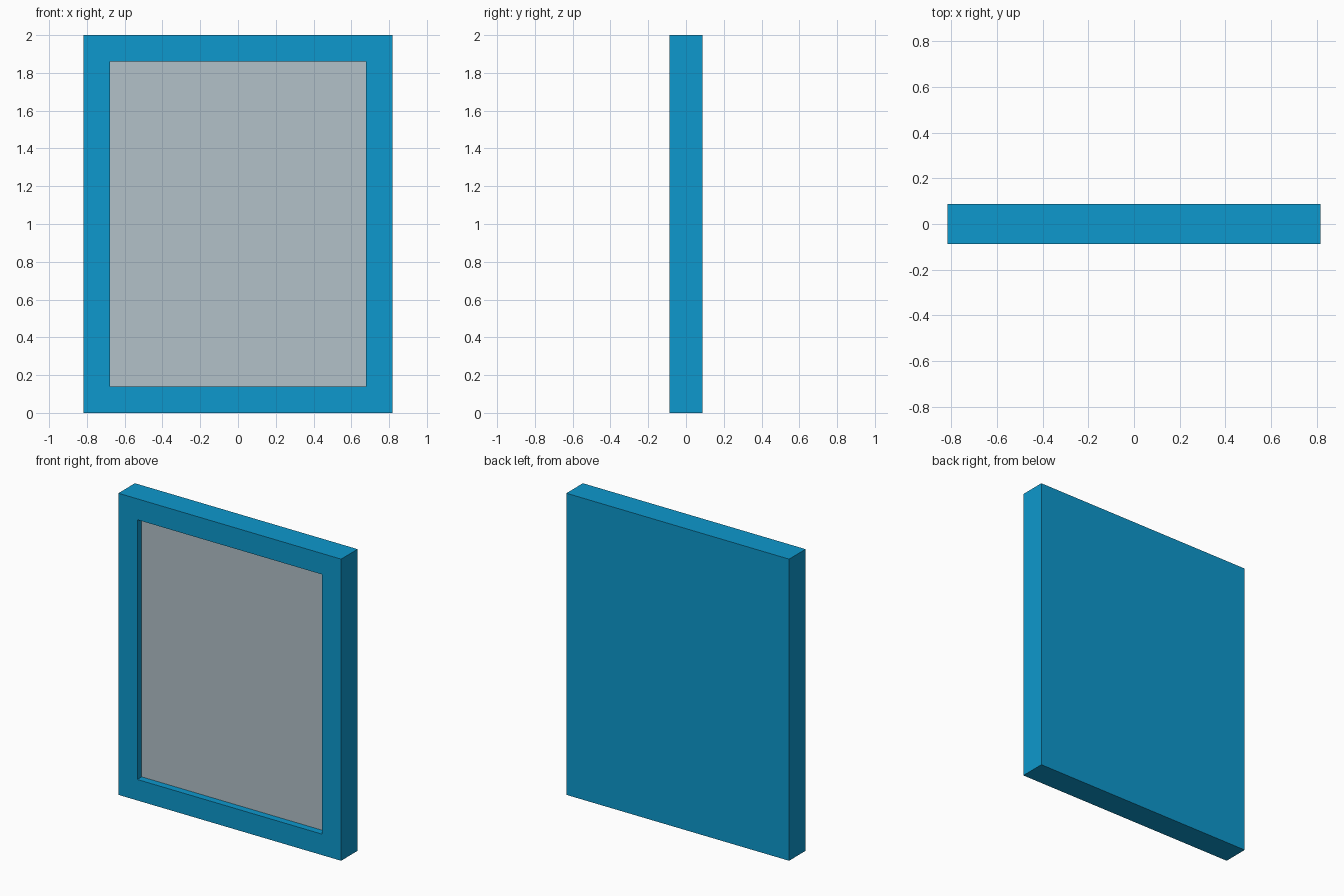
import bpy
import bmesh
from mathutils import Vector

if "Cube" in bpy.data.objects:
    bpy.data.objects.remove(bpy.data.objects["Cube"])

WIDTH, DEPTH, HEIGHT = 1.634, 0.173, 2.0
BORDER, RECESS = 0.139, 0.046


def flat_colour(name, rgb):
    mat = bpy.data.materials.new(name)
    mat.diffuse_color = (*rgb, 1.0)
    mat.use_nodes = True
    mat.node_tree.nodes["Principled BSDF"].inputs["Base Color"].default_value = mat.diffuse_color
    return mat


blue = flat_colour("frame blue", (0.004, 0.314, 0.610))
grey = flat_colour("panel grey", (0.445, 0.533, 0.578))

# Solid slab standing on the ground
bm = bmesh.new()
bmesh.ops.create_cube(bm, size=1.0)
bmesh.ops.scale(bm, vec=(WIDTH, DEPTH, HEIGHT), verts=bm.verts)
bmesh.ops.translate(bm, vec=(0, 0, HEIGHT / 2), verts=bm.verts)
bm.normal_update()

# Even border on the front face
front = min(bm.faces, key=lambda f: f.calc_center_median().y)
bmesh.ops.inset_region(bm, faces=[front], thickness=BORDER, use_even_offset=True)

# Sunken grey panel
panel = bmesh.ops.extrude_discrete_faces(bm, faces=[front])["faces"][0]
bmesh.ops.translate(bm, vec=Vector((0, RECESS, 0)), verts=panel.verts)
panel.material_index = 1
bmesh.ops.recalc_face_normals(bm, faces=bm.faces)

mesh = bpy.data.meshes.new("framed_panel")
bm.to_mesh(mesh)
bm.free()
mesh.materials.append(blue)
mesh.materials.append(grey)
obj = bpy.data.objects.new("framed_panel", mesh)
bpy.context.collection.objects.link(obj)
